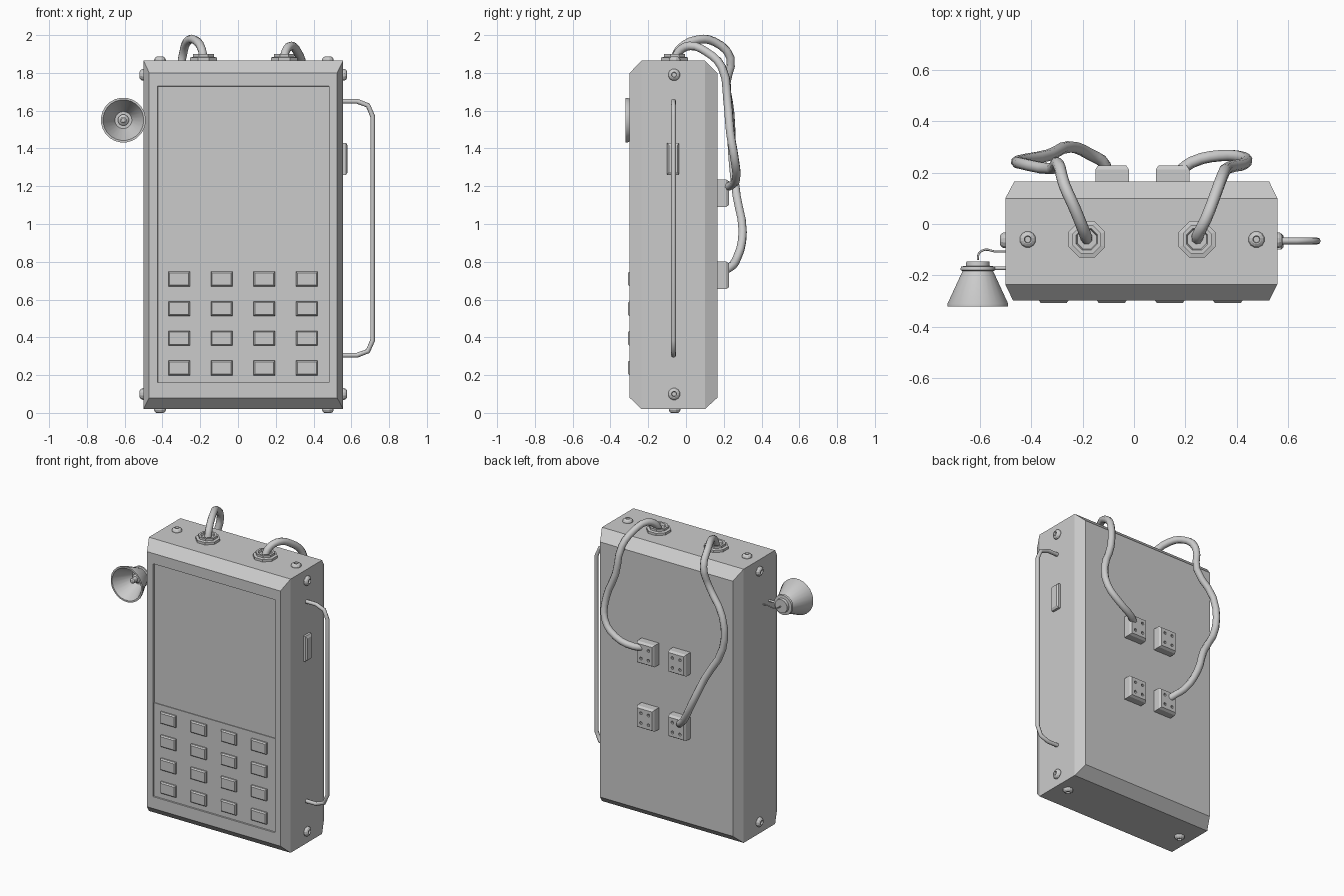
import bpy, bmesh, math
from mathutils import Vector

if "Cube" in bpy.data.objects:
    bpy.data.objects.remove(bpy.data.objects["Cube"])


def finish(name, bm, smooth=None):
    bmesh.ops.recalc_face_normals(bm, faces=bm.faces)
    me = bpy.data.meshes.new(name)
    bm.to_mesh(me)
    bm.free()
    ob = bpy.data.objects.new(name, me)
    bpy.context.collection.objects.link(ob)
    if smooth:
        bpy.ops.object.select_all(action='DESELECT')
        bpy.context.view_layer.objects.active = ob
        ob.select_set(True)
        bpy.ops.object.shade_smooth_by_angle(angle=math.radians(smooth))
    return ob


def skin(bm, loops):
    """Bridge successive vertex loops and cap both ends."""
    rings = [[bm.verts.new(p) for p in loop] for loop in loops]
    for a, b in zip(rings, rings[1:]):
        n = len(a)
        for i in range(n):
            bm.faces.new((a[i], a[(i + 1) % n], b[(i + 1) % n], b[i]))
    bm.faces.new(rings[0])
    bm.faces.new(rings[-1])


def loft(name, rects):
    """Rectangles (x0, x1, z0, z1, y) stacked along y."""
    bm = bmesh.new()
    skin(bm, [[(a, y, c), (b, y, c), (b, y, d), (a, y, d)] for a, b, c, d, y in rects])
    return finish(name, bm)


def lathe(name, profile, loc, axis, n=12, smooth=None):
    """Profile (radius, height) turned about an axis."""
    q = Vector(axis).to_track_quat('Z', 'Y')
    bm = bmesh.new()
    skin(bm, [[Vector(loc) + q @ Vector((r * math.cos((i + .5) * math.tau / n),
                                         r * math.sin((i + .5) * math.tau / n), h))
               for i in range(n)] for r, h in profile])
    return finish(name, bm, smooth)


def tube(name, pts, radius, auto=True, res=3):
    cu = bpy.data.curves.new(name, 'CURVE')
    cu.dimensions = '3D'
    cu.bevel_depth = radius
    cu.bevel_resolution = 2
    cu.resolution_u = res
    cu.use_fill_caps = True
    sp = cu.splines.new('BEZIER' if auto else 'POLY')
    if auto:
        sp.bezier_points.add(len(pts) - 1)
        for b, p in zip(sp.bezier_points, pts):
            b.co = p
            b.handle_left_type = b.handle_right_type = 'AUTO'
    else:
        sp.points.add(len(pts) - 1)
        for b, p in zip(sp.points, pts):
            b.co = (*p, 1)
    ob = bpy.data.objects.new(name, cu)
    bpy.context.collection.objects.link(ob)
    bpy.ops.object.select_all(action='DESELECT')
    bpy.context.view_layer.objects.active = ob
    ob.select_set(True)
    bpy.ops.object.convert(target='MESH')
    return bpy.context.object


# Chamfered case with recessed front
loft("case", [
    (-.465, .525, .08, 1.80, .166), (-.50, .557, .02, 1.865, .10),
    (-.50, .557, .02, 1.865, -.235), (-.47, .525, .08, 1.80, -.298),
    (-.425, .483, .16, 1.73, -.298), (-.423, .481, .162, 1.728, -.284)])

# Keypad plate and keys
loft("keypad_plate", [(-.424, .482, .161, .79, -.28), (-.424, .482, .161, .79, -.289)])
for r in range(4):
    for c in range(4):
        x, z = -.312 + .2255 * c, .238 + .157 * r
        loft("key", [(x - .057, x + .057, z - .039, z + .039, -.287),
                     (x - .057, x + .057, z - .039, z + .039, -.299),
                     (x - .05, x + .05, z - .032, z + .032, -.307)])

# Domed screws with sockets on sides, top and bottom
SCREW = [(.032, -.005), (.032, .006), (.027, .015), (.018, .021), (.014, .021), (.012, .01)]
for z in (.10, 1.79):
    lathe("side_screw", SCREW, (.557, -.063, z), (1, 0, 0))
    lathe("side_screw", SCREW, (-.50, -.063, z), (-1, 0, 0))
for x in (-.413, .476):
    lathe("top_screw", SCREW, (x, -.06, 1.865), (0, 0, 1))
    lathe("bottom_screw", SCREW, (x, -.06, .02), (0, 0, -1))

# Side handle and sliding switch
half = [(.54, 1.65), (.63, 1.65), (.688, 1.628), (.713, 1.57)]
path = half + [(x, 1.955 - z) for x, z in reversed(half)]
tube("side_handle", [(x, -.066, z) for x, z in path], .013, auto=False)
sw = loft("side_switch", [(-.10, -.036, 1.26, 1.43, -.55), (-.10, -.036, 1.26, 1.43, -.572),
                          (-.09, -.046, 1.275, 1.415, -.581)])
sw.rotation_euler.z = math.pi / 2

# Octagonal cable glands on top
for x in (-.183, .245):
    lathe("cable_gland", [(.077, -.005), (.077, .016), (.06, .02), (.06, .034), (.045, .034),
                          (.04, .02)], (x, -.06, 1.865), (0, 0, 1), n=8)

# Back sockets with four pin holes each
for x in (-.085, .15):
    for z in (.728, 1.163):
        s = loft("back_socket", [(x - .065, x + .065, z - .073, z + .073, .16),
                                 (x - .065, x + .065, z - .073, z + .073, .212),
                                 (x - .055, x + .055, z - .063, z + .063, .227)])
        bm = bmesh.new()
        for dx in (-.028, .028):
            for dz in (-.033, .033):
                skin(bm, [[(x + dx + .01 * math.cos(i * math.tau / 8), y,
                            z + dz + .01 * math.sin(i * math.tau / 8)) for i in range(8)]
                          for y in (.207, .24)])
        cut = finish("pin_hole_cutter", bm)
        cut.hide_render = True
        cut.hide_viewport = True
        m = s.modifiers.new("holes", 'BOOLEAN')
        m.operation = 'DIFFERENCE'
        m.object = cut

# Two drooping cables
tube("long_cable", [(-.183, -.06, 1.87), (-.19, -.04, 1.92), (-.23, .06, 1.975),
                    (-.27, .15, 1.965), (-.295, .235, 1.88), (-.32, .215, 1.75),
                    (-.435, .235, 1.58), (-.445, .245, 1.37), (-.33, .268, 1.15),
                    (-.25, .30, .96), (-.17, .27, .82), (-.11, .225, .765),
                    (-.11, .205, .76)], .023)
tube("short_cable", [(.245, -.06, 1.87), (.25, -.04, 1.91), (.28, .02, 1.943),
                     (.315, .11, 1.91), (.345, .19, 1.83), (.37, .22, 1.65),
                     (.43, .235, 1.48), (.425, .258, 1.34), (.34, .266, 1.25),
                     (.225, .24, 1.205), (.178, .205, 1.197)], .023)

# Hollow side horn with inner cone
lathe("horn", [(.045, 0), (.047, .018), (.066, .02), (.068, .034), (.06, .038), (.119, .165),
               (.119, .175), (.108, .175), (.045, .05)],
      (-.607, -.145, 1.55), (0, -1, 0), n=24, smooth=30)
lathe("horn_core", [(.03, .04), (.03, .07), (.017, .08), (.017, .115), (.01, .12)],
      (-.607, -.145, 1.55), (0, -1, 0), n=12, smooth=30)

# Horn mounting rod and wire
tube("horn_rod", [(-.56, -.172, 1.55), (-.48, -.172, 1.55)], .007, auto=False)
tube("horn_wire", [(-.607, -.14, 1.55), (-.603, -.115, 1.55), (-.58, -.10, 1.55),
                   (-.54, -.107, 1.55), (-.49, -.107, 1.55)], .004)
